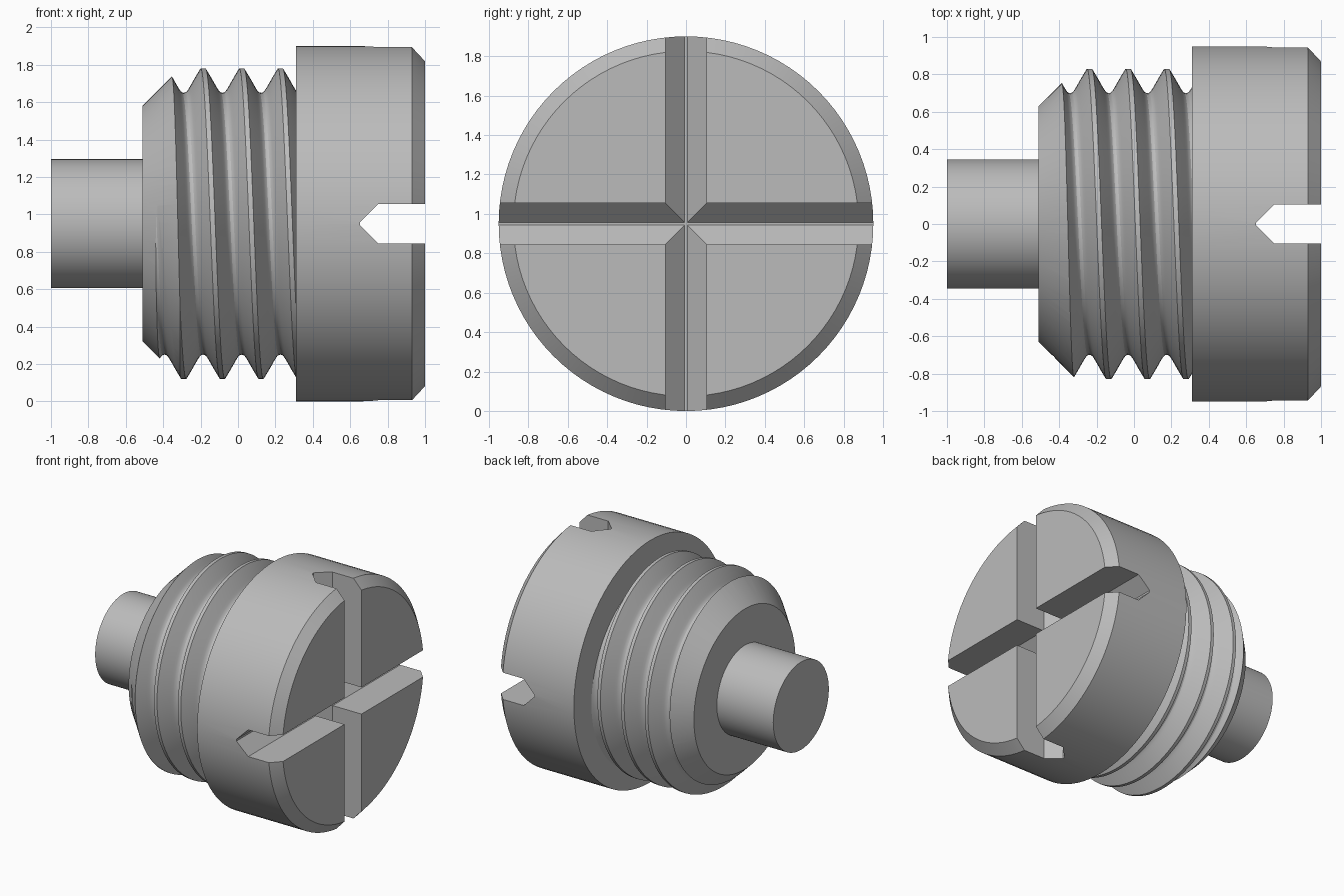
import bpy, bmesh, math
from mathutils import Matrix

if "Cube" in bpy.data.objects:
    bpy.data.objects.remove(bpy.data.objects["Cube"])

AXIS_Z = 0.95      # height of the screw axis
SEG = 96           # sides around the axis
PITCH = 0.2065     # thread pitch
CREST, ROOT = 0.83, 0.70


def add_object(name, bm):
    bmesh.ops.recalc_face_normals(bm, faces=bm.faces[:])
    me = bpy.data.meshes.new(name)
    bm.to_mesh(me)
    bm.free()
    ob = bpy.data.objects.new(name, me)
    bpy.context.collection.objects.link(ob)
    return ob


def lathe(name, profile):
    """Closed solid from (x, radius) points turned about the screw axis."""
    bm = bmesh.new()
    rings = []
    for x, r in profile:
        rings.append([bm.verts.new((x, r * math.sin(2 * math.pi * i / SEG),
                                    AXIS_Z + r * math.cos(2 * math.pi * i / SEG)))
                      for i in range(SEG)])
    for a, b in zip(rings, rings[1:]):
        for i in range(SEG):
            j = (i + 1) % SEG
            bm.faces.new((a[i], a[j], b[j], b[i]))
    bm.faces.new(rings[0])
    bm.faces.new(rings[-1])
    return add_object(name, bm)


def boolean(target, cutter, operation):
    """Apply a boolean and remove the helper."""
    mod = target.modifiers.new("cut", 'BOOLEAN')
    mod.operation, mod.object, mod.solver = operation, cutter, 'EXACT'
    bpy.context.view_layer.objects.active = target
    bpy.ops.object.modifier_apply(modifier=mod.name)
    bpy.data.objects.remove(cutter)


def thread_profile():
    """One pitch of (x offset, radius): flat crest, flanks, rounded root."""
    half = [(0.013, CREST), (0.040, 0.785), (0.066, 0.739),
            (0.076, 0.722), (0.085, 0.709), (0.094, 0.702)]
    left = [(-x, r) for x, r in reversed(half)]
    return left + half + [(PITCH / 2, ROOT)]


def make_thread():
    """Over-long helical thread, later trimmed to the shank envelope."""
    prof = thread_profile()
    n, turns = len(prof), 8
    rows = [(0.02 + (t - 4) * PITCH + x, r) for t in range(turns) for x, r in prof]
    bm = bmesh.new()
    cols = []
    for i in range(SEG):
        a = 2 * math.pi * i / SEG
        cols.append([bm.verts.new((x - PITCH * i / SEG, r * math.sin(a),
                                   AXIS_Z + r * math.cos(a))) for x, r in rows])
    for i in range(SEG):
        a = cols[i]
        # the last column joins the first one a full pitch lower
        last = i == SEG - 1
        b = cols[0] if last else cols[i + 1]
        for k in range(n if last else 0, len(rows) - 1):
            s = n if last else 0
            bm.faces.new((a[k], a[k + 1], b[k + 1 - s], b[k - s]))
    # close both ends with fans to the axis
    rim = [e for e in bm.edges if e.is_boundary]
    lo, hi = rows[0][0] - PITCH / 2, rows[-1][0] - PITCH / 2
    tips = [bm.verts.new((lo, 0, AXIS_Z)), bm.verts.new((hi, 0, AXIS_Z))]
    for e in rim:
        mid = (e.verts[0].co.x + e.verts[1].co.x) / 2
        bm.faces.new((e.verts[0], e.verts[1], tips[mid > (lo + hi) / 2]))
    return add_object("threaded_shank", bm)


# head with chamfered rim, and the plain pin at the other end
screw = lathe("slotted_screw", [(-1.0, 0.345), (0.31, 0.345), (0.31, 0.95),
                                (0.93, 0.95), (1.0, 0.875)])

# threaded shank trimmed by a cone-tipped envelope
shank = make_thread()
boolean(shank, lathe("shank_envelope", [(-0.51, 0.63), (-0.26, 0.88), (0.40, 0.88)]),
        'INTERSECT')
boolean(screw, shank, 'UNION')

# crossed slots with a V-shaped bottom
for angle in (0, math.pi / 2):
    bm = bmesh.new()
    section = [(1.2, -0.105), (0.75, -0.105), (0.652, -0.007),
               (0.652, 0.007), (0.75, 0.105), (1.2, 0.105)]
    face = bm.faces.new([bm.verts.new((x, -1.2, w)) for x, w in section])
    ext = bmesh.ops.extrude_face_region(bm, geom=[face])
    bmesh.ops.translate(bm, vec=(0, 2.4, 0),
                        verts=[v for v in ext["geom"] if isinstance(v, bmesh.types.BMVert)])
    bm.transform(Matrix.Translation((0, 0, AXIS_Z)) @ Matrix.Rotation(angle, 4, 'X'))
    boolean(screw, add_object("slot_cutter", bm), 'DIFFERENCE')

# plain grey metal
grey = bpy.data.materials.new("grey_metal")
grey.diffuse_color = (0.5, 0.5, 0.5, 1)
grey.use_nodes = True
grey.node_tree.nodes["Principled BSDF"].inputs["Base Color"].default_value = grey.diffuse_color
screw.data.materials.clear()
screw.data.materials.append(grey)
for p in screw.data.polygons:
    p.material_index = 0

bpy.ops.object.select_all(action='DESELECT')
screw.select_set(True)
bpy.context.view_layer.objects.active = screw
bpy.ops.object.shade_smooth_by_angle(angle=math.radians(25))
